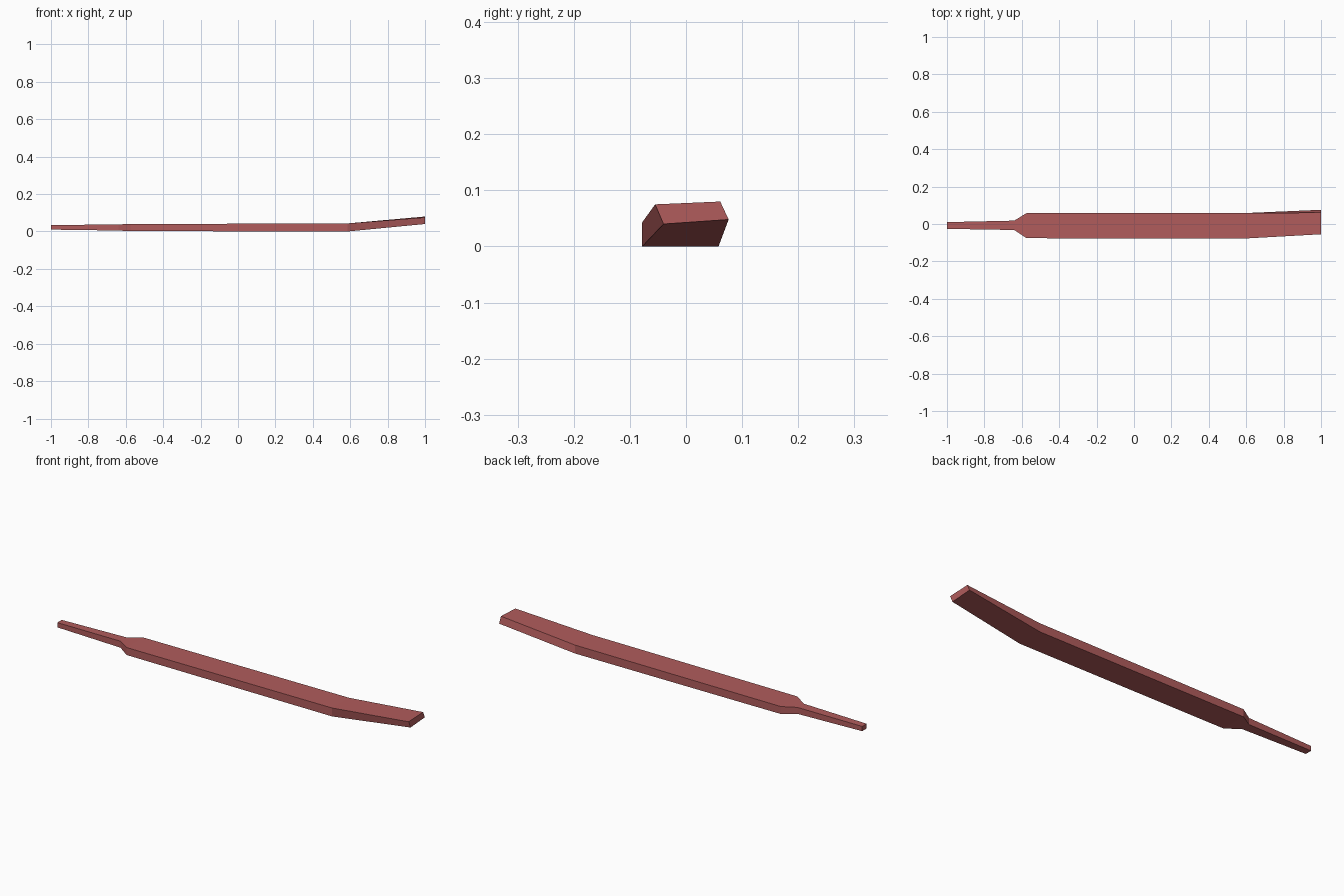
import bpy
import bmesh

cube = bpy.data.objects.get("Cube")
if cube:
    bpy.data.objects.remove(cube, do_unlink=True)

# Single dusty red colour
red = bpy.data.materials.new("dusty_red")
red.use_nodes = True
colour = (0.44, 0.107, 0.107, 1)
red.diffuse_color = colour
red.node_tree.nodes["Principled BSDF"].inputs["Base Color"].default_value = colour


def box_section(x, y0, y1, z0, z1):
    """Four corners of an upright rectangular cross-section."""
    return [(x, y0, z0), (x, y1, z0), (x, y1, z1), (x, y0, z1)]


def loft(name, sections, material):
    """Skin a row of cross-sections and cap both ends."""
    bm = bmesh.new()
    rings = [[bm.verts.new(p) for p in s] for s in sections]
    for a, b in zip(rings, rings[1:]):
        for i in range(len(a)):
            j = (i + 1) % len(a)
            bm.faces.new((a[i], a[j], b[j], b[i]))
    bm.faces.new(rings[0])
    bm.faces.new(rings[-1])
    bmesh.ops.recalc_face_normals(bm, faces=bm.faces)
    mesh = bpy.data.meshes.new(name)
    bm.to_mesh(mesh)
    bm.free()
    mesh.materials.append(material)
    obj = bpy.data.objects.new(name, mesh)
    bpy.context.collection.objects.link(obj)
    return obj


# Thin handle, shoulder, long straight blade, then a raised and twisted tip
loft("blade_with_handle", [
    box_section(-1.0, -0.026, 0.010, 0.010, 0.034),
    box_section(-0.64, -0.032, 0.018, 0.005, 0.038),
    box_section(-0.575, -0.076, 0.058, 0.002, 0.040),
    box_section(0.585, -0.078, 0.058, 0.0, 0.043),
    [(1.0, -0.040, 0.040), (1.0, 0.076, 0.048),
     (1.0, 0.061, 0.080), (1.0, -0.055, 0.075)],
], red)
